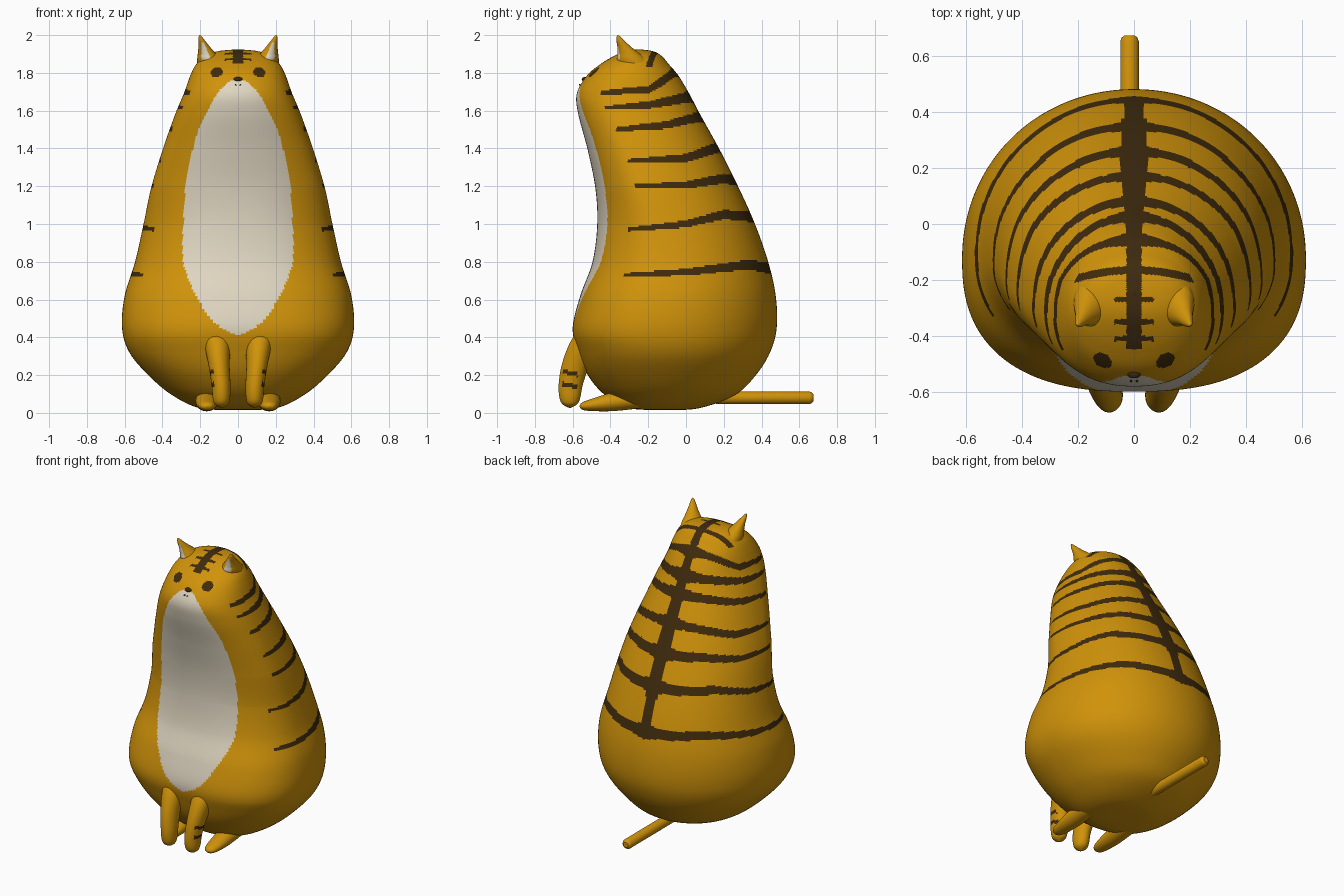
import bpy, math
from mathutils import Vector

if "Cube" in bpy.data.objects:
    bpy.data.objects.remove(bpy.data.objects["Cube"], do_unlink=True)


def material(name, rgb):
    m = bpy.data.materials.new(name)
    m.use_nodes = True
    m.diffuse_color = (*rgb, 1)
    bsdf = m.node_tree.nodes["Principled BSDF"]
    bsdf.inputs["Base Color"].default_value = (*rgb, 1)
    bsdf.inputs["Roughness"].default_value = 0.7
    return m


ORANGE = material("orange_fur", (0.63, 0.29, 0.003))
DARK = material("dark_brown_stripe", (0.05, 0.024, 0.004))
CREAM = material("cream_belly", (0.74, 0.67, 0.53))
MATS = [ORANGE, DARK, CREAM]


def smooth_rows(rows, step):
    """Resample rows of numbers with a Catmull-Rom spline."""
    pts = [Vector(r) for r in rows]
    pts = [pts[0]] + pts + [pts[-1]]
    out = []
    for p0, p1, p2, p3 in zip(pts, pts[1:], pts[2:], pts[3:]):
        n = max(2, round((p2 - p1).length / step))
        for i in range(n):
            t = i / n
            out.append(0.5 * (2 * p1 + (p2 - p0) * t + (2 * p0 - 5 * p1 + 4 * p2 - p3) * t ** 2
                              + (3 * p1 - p0 - 3 * p2 + p3) * t ** 3))
    return out + [pts[-1]]


def loft(name, rings, rule=None):
    """Skin rings of points, closing both ends with a centre vertex."""
    n = len(rings[0])
    verts = [p for r in rings for p in r]
    faces = []
    for k in range(len(rings) - 1):
        for i in range(n):
            j = (i + 1) % n
            faces.append((k * n + i, k * n + j, k * n + n + j, k * n + n + i))
    for base, flip in ((0, True), ((len(rings) - 1) * n, False)):
        c = len(verts)
        verts.append(sum((Vector(p) for p in rings[0 if flip else -1]), Vector()) / n)
        for i in range(n):
            a, b = base + i, base + (i + 1) % n
            faces.append((b, a, c) if flip else (a, b, c))
    me = bpy.data.meshes.new(name)
    me.from_pydata(verts, [], faces)
    for m in MATS:
        me.materials.append(m)
    me.update()
    for p in me.polygons:
        p.use_smooth = True
        if rule:
            p.material_index = rule(p.center, p.normal)
    ob = bpy.data.objects.new(name, me)
    bpy.context.collection.objects.link(ob)
    return ob


def tube(name, rows, upright=True, rule=None, step=0.01, seg=40):
    """Oval tube; rows are (x, y, z, r1, r2), rings lie flat or face the front."""
    rings = []
    for x, y, z, a, b in smooth_rows(rows, step):
        a, b = max(a, 0.0005), max(b, 0.0005)
        ring = []
        for i in range(seg):
            c, s = math.cos(math.tau * i / seg), math.sin(math.tau * i / seg)
            ring.append((x + a * c, y + b * s, z) if upright else (x + a * c, y, z - b * s))
        rings.append(ring)
    if (rings[-1][0][2] < rings[0][0][2]) if upright else (rings[-1][0][1] < rings[0][0][1]):
        rings.reverse()
    return loft(name, rings, rule)


def lerp(table, v):
    if v <= table[0][0]:
        return table[0][1]
    for (a, p), (b, q) in zip(table, table[1:]):
        if v <= b:
            return p + (q - p) * (v - a) / (b - a)
    return table[-1][1]


# Body: height, half width, front y, back y
BODY = [(.015, 0, -.1, -.1), (.025, .2, -.3, .07), (.095, .35, -.43, .26), (.2, .475, -.52, .37),
        (.32, .575, -.572, .445), (.45, .614, -.6, .48), (.62, .6, -.56, .475),
        (.8, .545, -.495, .435),
        (1.0, .5, -.47, .365), (1.19, .46, -.48, .28), (1.39, .4, -.52, .18),
        (1.58, .333, -.57, .075), (1.69, .287, -.578, .017), (1.785, .253, -.525, -.04),
        (1.845, .222, -.455, -.09), (1.89, .175, -.38, -.13), (1.915, .105, -.32, -.175),
        (1.925, 0, -.25, -.25)]
# By height: depth fraction at the widest point, roundness of the front and of the back
WIDEST = [(.1, .46), (.45, .44), (.73, .43), (1.0, .4), (1.2, .365), (1.4, .37),
          (1.6, .42), (1.8, .46)]
FRONT_ROUND = [(.15, 2.3), (.4, 2.5), (.6, 2.45), (1.0, 2.12), (1.4, 2.12), (1.7, 2.25)]
BACK_ROUND = [(.45, 2.03), (.9, 2.1), (1.2, 2.15), (1.6, 2.05)]
# Belly patch: height, half width
BELLY = [(.415, 0), (.44, .085), (.52, .165), (.65, .24), (.785, .29), (.92, .294), (1.18, .28),
         (1.34, .255), (1.5, .21), (1.66, .13), (1.71, .095), (1.75, .053), (1.77, 0)]
# Side stripes: (y, height) from front tip to spine
STRIPES = [[(-.33, .73), (0, .745), (.33, .785), (.45, .765)],
           [(-.31, .97), (0, 1.0), (.2, 1.05), (.35, 1.04)],
           [(-.27, 1.2), (0, 1.205), (.2, 1.24), (.28, 1.23)],
           [(-.31, 1.335), (0, 1.35), (.18, 1.41)],
           [(-.37, 1.5), (-.1, 1.525), (.1, 1.575)],
           [(-.43, 1.615), (-.2, 1.63), (.03, 1.675)],
           [(-.45, 1.695), (-.2, 1.71), (-.12, 1.76), (-.05, 1.815)]]
SPINE = [(.74, .03), (.8, .028), (.95, .04), (1.25, .05), (1.5, .042), (1.75, .028), (1.9, .027)]


def body_rule(c, n):
    x, y, z = abs(c.x), c.y, c.z
    # cream belly
    if n.y < 0 and .415 < z < 1.77 and x < lerp(BELLY, z):
        return 2
    # eyes
    u, v = x - .113, z - 1.803
    if n.y < 0 and ((u - .25 * v) / .034) ** 2 + ((v + .25 * u) / .026) ** 2 < 1:
        return 1
    # spine band
    if x < lerp(SPINE, z) and ((n.y > 0 and z > .72) or (z > 1.8 and y > -.45)):
        return 1
    # crown and forehead bars
    if z > 1.83:
        if x < .235 and abs(y + .165 + .7 * x * x) < .014:
            return 1
        if x < .07 and min(abs(y + q) for q in (.27, .35, .41)) < .009:
            return 1
    # tapered side stripes
    for s in STRIPES:
        t = (y - s[0][0]) / (s[-1][0] - s[0][0])
        if t > 0:
            thick = .01 + .019 * min(t, 1) + .02 * max(0, 1 - x / .1)
            if abs(z - lerp(s, y)) < thick:
                return 1
    return 0


def section(z, w, front, back, seg=272):
    mid = front + lerp(WIDEST, z) * (back - front)
    ring = []
    for i in range(seg):
        a = math.tau * (i + .5) / seg
        c, s = math.cos(a), math.sin(a)
        e = 2 / lerp(BACK_ROUND if s > 0 else FRONT_ROUND, z)
        depth = back - mid if s > 0 else mid - front
        ring.append((w * math.copysign(abs(c) ** e, c),
                     mid + depth * math.copysign(abs(s) ** e, s), z))
    return ring


body_rings = [section(z, max(w, .0005), f, b) for z, w, f, b in smooth_rows(BODY, .0095)]
loft("body", body_rings, body_rule)


def leg_rule(side):
    # two short bars on the outer side
    def rule(c, n):
        tilt = c.z + .2 * (c.y + .61)
        band = min(abs(tilt - .21), abs(tilt - .145))
        return 1 if n.x * side > .5 and band < .011 and -.652 < c.y < -.575 else 0
    return rule


def ear_rule(side):
    # cream inner ear on the front face
    def rule(c, n):
        half = lerp([(1.87, .026), (1.96, .006)], c.z)
        centre = lerp([(1.87, .168), (1.96, .186)], c.z)
        inside = abs(c.x * side - centre) < half
        return 2 if n.y < -.2 and 1.87 < c.z < 1.96 and inside else 0
    return rule


for side, tag in ((1, "left"), (-1, "right")):
    tube(tag + "_front_leg",
         [(side * .12, -.4, .58, .06, .08), (side * .118, -.48, .45, .075, .085),
          (side * .11, -.535, .36, .068, .085), (side * .1, -.585, .25, .056, .074),
          (side * .09, -.61, .15, .05, .064), (side * .088, -.615, .08, .046, .055),
          (side * .088, -.615, .045, .034, .038), (side * .088, -.615, .025, 0, 0)],
         rule=leg_rule(side))
    tube(tag + "_hind_foot",
         [(side * .165, -.565, .035, 0, 0), (side * .165, -.55, .036, .03, .019),
          (side * .165, -.5, .042, .048, .032), (side * .165, -.38, .06, .06, .05),
          (side * .16, -.22, .078, .06, .05), (side * .14, -.1, .09, .04, .04)], upright=False)
    tube(tag + "_ear",
         [(side * .125, -.25, 1.8, .09, .11), (side * .154, -.287, 1.87, .062, .079),
          (side * .164, -.303, 1.9, .049, .06), (side * .178, -.325, 1.935, .032, .038),
          (side * .192, -.347, 1.97, .018, .021), (side * .2, -.358, 1.993, .008, .009),
          (side * .203, -.361, 2.0, 0, 0)],
         rule=ear_rule(side), step=.006, seg=64)
    tube(tag + "_mouth_dot",
         [(side * .011, -.566, 1.737, .004, .003), (side * .011, -.558, 1.737, .004, .003)],
         upright=False, rule=lambda c, n: 1, seg=10)

# Nose
tube("nose", [(0, -.552, 1.766, 0, 0), (0, -.55, 1.766, .014, .007), (0, -.538, 1.766, .024, .012),
              (0, -.515, 1.766, .024, .012)], upright=False, rule=lambda c, n: 1, seg=24)

# Tail: straight rod with a bevelled tip
tail = [[(-.016 + r * math.cos(math.tau * i / 32), y, .08 - r * math.sin(math.tau * i / 32))
         for i in range(32)]
        for y, r in ((.16, .033), (.655, .033), (.667, .028), (.675, .018))]
rod = loft("tail", tail)
bpy.ops.object.select_all(action='DESELECT')
rod.select_set(True)
bpy.context.view_layer.objects.active = rod
bpy.ops.object.shade_smooth_by_angle(angle=math.radians(35))
